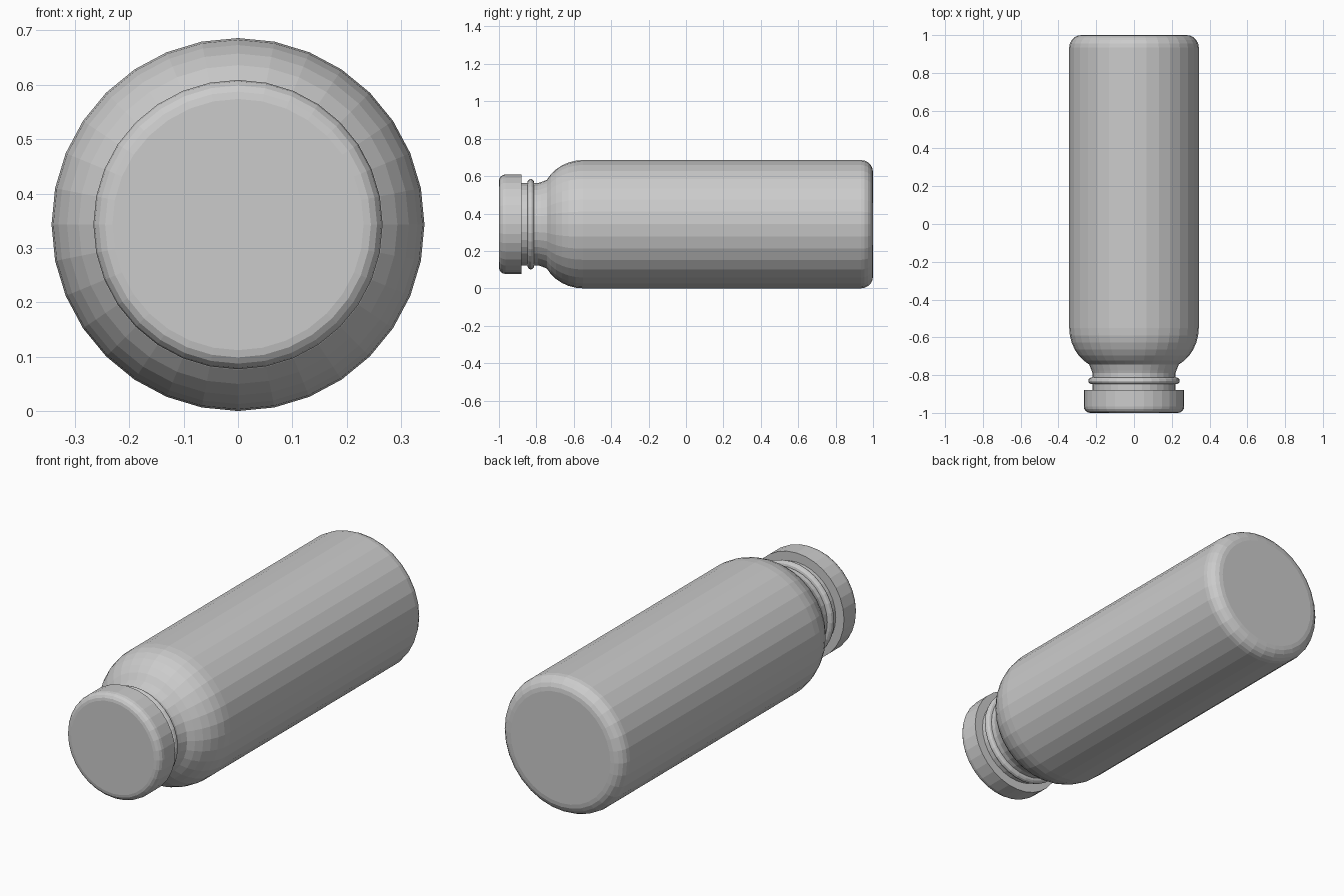
import bpy, bmesh, math

cube = bpy.data.objects.get("Cube")
if cube:
    bpy.data.objects.remove(cube, do_unlink=True)

SIDES = 32
R = 0.343        # body radius, also the height of the axis

grey = bpy.data.materials.new("plain grey")
grey.use_nodes = True
grey.diffuse_color = (0.6, 0.6, 0.6, 1)
grey.node_tree.nodes["Principled BSDF"].inputs["Base Color"].default_value = (0.6, 0.6, 0.6, 1)


def arc(y, r, ry, rr, start, end, steps):
    """Elliptical run of (y, radius) points between two angles in degrees."""
    pts = []
    for i in range(steps + 1):
        a = math.radians(start + (end - start) * i / steps)
        pts.append((y + ry * math.cos(a), r + rr * math.sin(a)))
    return pts


def lathe(name, profile, closed=False):
    """Turn a (y, radius) profile about the long axis, capping open ends."""
    bm = bmesh.new()
    rings = []
    for y, r in profile:
        angles = [math.tau * i / SIDES for i in range(SIDES)]
        rings.append([bm.verts.new((r * math.cos(a), y, R + r * math.sin(a))) for a in angles])
    pairs = list(zip(rings, rings[1:]))
    if closed:
        pairs.append((rings[-1], rings[0]))
    else:
        bm.faces.new(rings[0])
        bm.faces.new(rings[-1])
    for a, b in pairs:
        for i in range(SIDES):
            j = (i + 1) % SIDES
            bm.faces.new((a[i], a[j], b[j], b[i]))
    bmesh.ops.recalc_face_normals(bm, faces=bm.faces)
    mesh = bpy.data.meshes.new(name)
    bm.to_mesh(mesh)
    bm.free()
    mesh.materials.append(grey)
    obj = bpy.data.objects.new(name, mesh)
    bpy.context.collection.objects.link(obj)
    return obj


# Bottle body: neck, flared shoulder, straight wall, rounded base
neck = [(-0.92, 0.22), (-0.79, 0.22), (-0.775, 0.225)]
shoulder = arc(-0.55, 0.143, 0.22, 0.2, 152, 90, 6)
base = arc(0.935, R - 0.065, 0.065, 0.065, 90, 0, 5)
lathe("bottle_body", neck + shoulder + base)

# Rounded bead around the neck
lathe("neck_ring", arc(-0.83, 0.222, 0.018, 0.02, 0, 330, 11), closed=True)

# Cap with a rounded front edge and a flat rear
lathe("cap", arc(-0.965, 0.231, 0.035, 0.035, 180, 90, 4) + [(-0.88, 0.266)])
